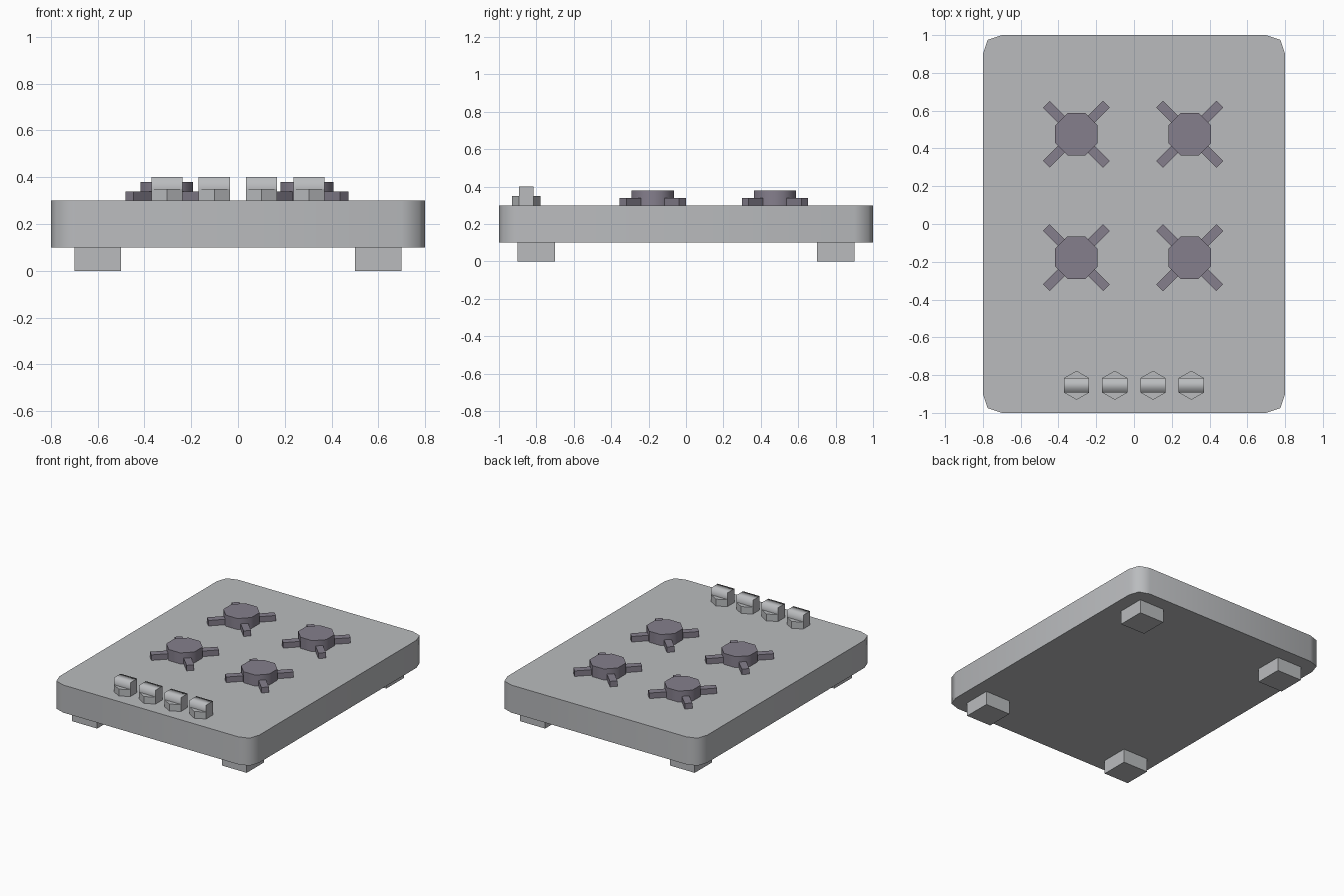
import bpy, bmesh
from math import cos, sin, pi, radians
from mathutils import Matrix

cube = bpy.data.objects.get("Cube")
if cube:
    bpy.data.objects.remove(cube, do_unlink=True)


def material(name, color):
    mat = bpy.data.materials.new(name)
    mat.use_nodes = True
    mat.diffuse_color = color
    mat.node_tree.nodes["Principled BSDF"].inputs["Base Color"].default_value = color
    return mat


STEEL = material("brushed steel grey", (0.49, 0.50, 0.515, 1))
IRON = material("purple iron", (0.235, 0.212, 0.265, 1))


def prism(bm, outline, z0, z1):
    """Extrude a counter-clockwise outline from z0 up to z1."""
    base = bm.faces.new([bm.verts.new((x, y, z0)) for x, y in outline])
    top = bmesh.ops.extrude_face_region(bm, geom=[base], use_keep_orig=True)
    new = [v for v in top["geom"] if isinstance(v, bmesh.types.BMVert)]
    bmesh.ops.translate(bm, verts=new, vec=(0, 0, z1 - z0))
    bmesh.ops.recalc_face_normals(bm, faces=bm.faces)


def box(bm, size, center, turn=0):
    m = Matrix.Translation(center) @ Matrix.Rotation(turn, 4, "Z") @ Matrix.Diagonal((*size, 1))
    bmesh.ops.create_cube(bm, size=1, matrix=m)


def finish(bm, name, mat, location=(0, 0, 0), smooth_angle=None):
    mesh = bpy.data.meshes.new(name)
    bm.to_mesh(mesh)
    bm.free()
    mesh.materials.append(mat)
    obj = bpy.data.objects.new(name, mesh)
    obj.location = location
    bpy.context.collection.objects.link(obj)
    if smooth_angle:
        bpy.ops.object.select_all(action="DESELECT")
        obj.select_set(True)
        bpy.context.view_layer.objects.active = obj
        bpy.ops.object.shade_smooth_by_angle(angle=radians(smooth_angle))
    return obj


# Slab with rounded corners
corner = [(0.8, 0.9), (0.775, 0.975), (0.7, 1.0)]
half = corner + [(-x, y) for x, y in reversed(corner)]
bm = bmesh.new()
prism(bm, half + [(-x, -y) for x, y in half], 0.1, 0.3)
finish(bm, "hob_slab", STEEL, smooth_angle=60)

# Feet
for side, x in (("left", 0.6), ("right", -0.6)):
    for end, y in (("front", -0.8), ("back", 0.8)):
        bm = bmesh.new()
        box(bm, (0.2, 0.2, 0.1), (x, y, 0.05))
        finish(bm, f"{end}_{side}_foot", STEEL)

# Burners: an octagonal cap with four diagonal pan supports
CAP_RADIUS, ARM_END, ARM_START = 0.122, 0.225, 0.08
for side, x in (("left", 0.295), ("right", -0.305)):
    for end, y in (("front", -0.178), ("back", 0.475)):
        bm = bmesh.new()
        angles = [pi / 8 + i * pi / 4 for i in range(8)]
        prism(bm, [(CAP_RADIUS * cos(a), CAP_RADIUS * sin(a)) for a in angles], 0, 0.08)
        finish(bm, f"{end}_{side}_burner_cap", IRON, (x, y, 0.3), 50)

        bm = bmesh.new()
        middle = (ARM_START + ARM_END) / 2
        for i in range(4):
            a = pi / 4 + i * pi / 2
            box(bm, (ARM_END - ARM_START, 0.05, 0.04),
                (middle * cos(a), middle * sin(a), 0.02), a)
        finish(bm, f"{end}_{side}_pan_support", IRON, (x, y, 0.3))

# Knobs: a hexagonal base with a raised, softly shaded grip across it
KNOB_RADIUS = 0.077
for i in range(4):
    bm = bmesh.new()
    angles = [pi / 6 + k * pi / 3 for k in range(6)]
    prism(bm, [(KNOB_RADIUS * cos(a), KNOB_RADIUS * sin(a)) for a in angles], 0, 0.05)
    box(bm, (KNOB_RADIUS * 3 ** 0.5, KNOB_RADIUS, 0.05), (0, 0, 0.075))
    bm.normal_update()
    for f in bm.faces:
        grip = f.calc_center_median().z > 0.06
        f.smooth = grip and abs(f.normal.x) < 0.5
    finish(bm, f"knob_{i + 1}", STEEL, (-0.304 + 0.2025 * i, -0.854, 0.3))
